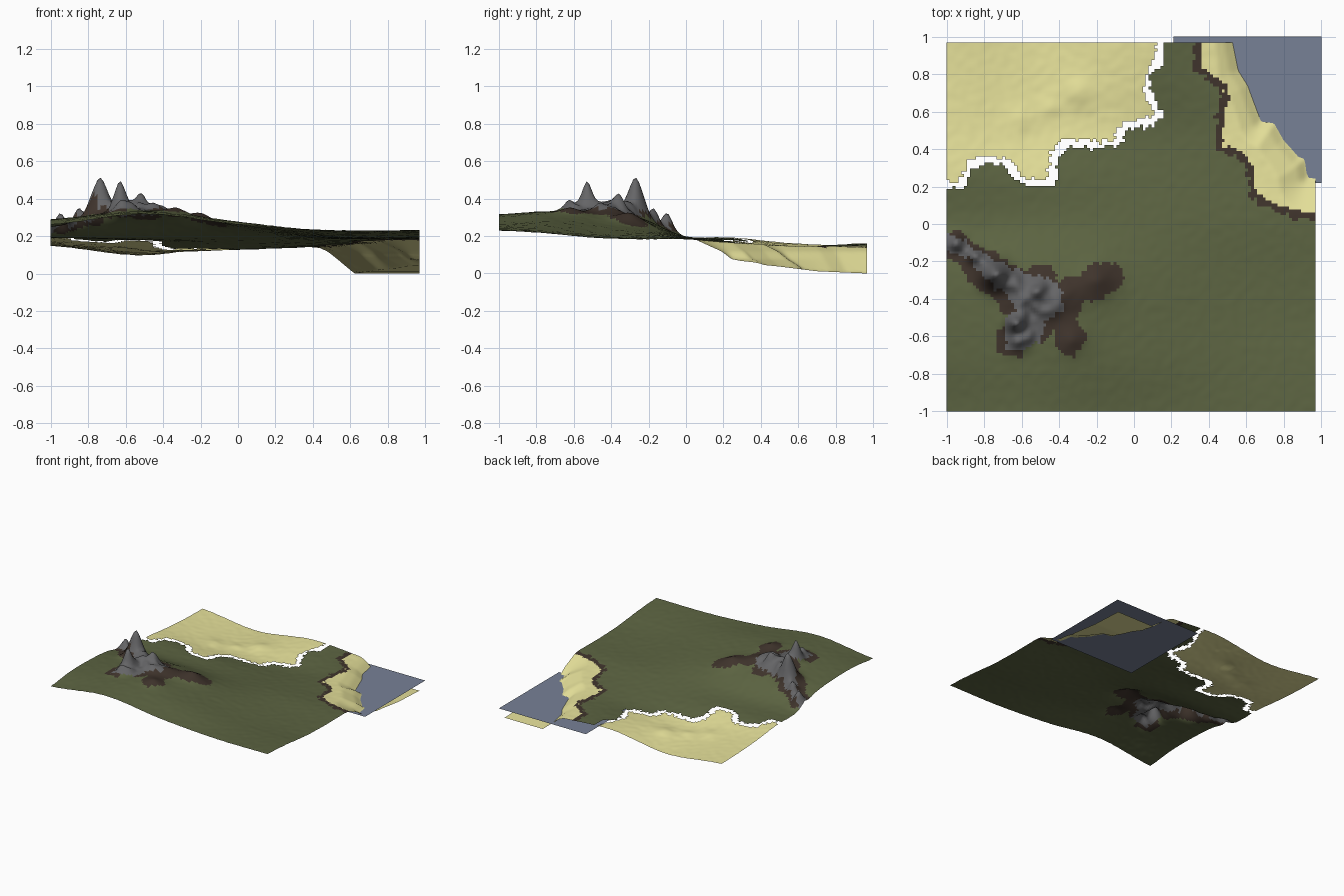
import bpy, bmesh, math
from mathutils import Vector, noise

if "Cube" in bpy.data.objects:
    bpy.data.objects.remove(bpy.data.objects["Cube"])


def material(name, rgb):
    m = bpy.data.materials.new(name)
    m.diffuse_color = (*rgb, 1)
    m.use_nodes = True
    m.node_tree.nodes["Principled BSDF"].inputs["Base Color"].default_value = m.diffuse_color
    return m


GRASS, SAND, DIRT, ROCK = range(4)
MATS = [material("grass green", (.108, .128, .054)), material("pale sand", (.83, .79, .34)),
        material("dark earth", (.050, .034, .025)), material("grey rock", (.130, .130, .135))]
WATER = material("water blue", (.185, .22, .305))

# Coarse relief: rows run y = -1..1 by 0.25, columns x = -1..1 by 0.5
RELIEF = [(.265, .32, .265, .235, .235), (.29, .335, .28, .225, .22),
          (.29, .335, .265, .205, .195), (.27, .30, .24, .193, .187),
          (.20, .20, .195, .187, .187), (.195, .175, .16, .165, .17),
          (.17, .125, .13, .15, .17), (.155, .11, .15, .15, .17),
          (.15, .10, .165, .14, .17)]

# Outlines seen from above
WATERLINE = [(.51, 1.1), (.53, .97), (.56, .82), (.61, .74), (.68, .55), (.75, .54), (.8, .45),
             (.88, .36), (.91, .35), (.93, .25), (1.1, .22)]
BEACH = [(.34, 1.1), (.34, .83), (.45, .75), (.49, .69), (.46, .57), (.45, .41), (.58, .36),
         (.62, .30), (.63, .15), (.74, .10), (.86, .05), (1.1, .03)]
DESERT = [(-1.1, .205), (-.92, .21), (-.88, .32), (-.78, .345), (-.66, .315), (-.6, .225),
          (-.44, .215), (-.42, .38), (-.36, .43), (-.1, .425), (-.05, .53), (.1, .545), (.13, .6),
          (.07, .69), (.075, .8), (.135, .87), (.145, 1.1)]
CRAG = [(-1.1, -.06), (-.95, -.06), (-.85, -.13), (-.65, -.24), (-.5, -.28), (-.4, -.32),
        (-.37, -.45), (-.48, -.52), (-.5, -.62), (-.6, -.68), (-.68, -.67), (-.69, -.5),
        (-.63, -.45), (-.68, -.37), (-.82, -.28), (-.87, -.18), (-1.1, -.1)]
FOOTHILL = [(-1.1, -.03), (-.92, -.04), (-.85, -.11), (-.72, -.17), (-.6, -.24), (-.43, -.21),
            (-.41, -.3), (-.3, -.28), (-.2, -.2), (-.08, -.22), (-.06, -.3), (-.15, -.4),
            (-.28, -.42), (-.3, -.5), (-.25, -.62), (-.33, -.72), (-.42, -.65), (-.42, -.55),
            (-.47, -.63), (-.58, -.64), (-.6, -.71), (-.74, -.68), (-.74, -.6), (-.68, -.5),
            (-.75, -.4), (-.88, -.32), (-.95, -.2), (-1.1, -.19)]
# Peaks and mounds: x, y, height, radius
PEAKS = [(-.74, -.27, .22, .062), (-.63, -.53, .155, .042), (-.53, -.36, .09, .05),
         (-.85, -.17, .09, .04), (-.95, -.10, .10, .04), (-.61, -.43, .06, .06),
         (-.45, -.45, .05, .05), (-.62, -.63, .04, .05), (-.64, -.32, .05, .05),
         (-.2, -.3, .05, .09), (-.33, -.62, .03, .07), (-.37, -.38, .03, .08),
         (-.3, .7, .02, .07), (-.6, .56, .015, .08), (-.45, .62, .012, .05)]


def inside(p, poly):
    x, y = p
    hit = False
    for (ax, ay), (bx, by) in zip(poly, poly[1:] + poly[:1]):
        if (ay > y) != (by > y) and x < ax + (y - ay) * (bx - ax) / (by - ay):
            hit = not hit
    return hit


def distance(p, line):
    best = 9
    for (ax, ay), (bx, by) in zip(line, line[1:]):
        dx, dy = bx - ax, by - ay
        t = max(0, min(1, ((p[0] - ax) * dx + (p[1] - ay) * dy) / (dx * dx + dy * dy)))
        best = min(best, math.hypot(p[0] - ax - t * dx, p[1] - ay - t * dy))
    return best


def ramp(v, stops):
    if v <= stops[0][0]:
        return stops[0][1]
    for (a, za), (b, zb) in zip(stops, stops[1:]):
        if v <= b:
            return za + (zb - za) * (v - a) / (b - a)
    return stops[-1][1]


def spline(vals, t):
    i = max(0, min(len(vals) - 2, int(t)))
    f = t - i
    at = lambda k: vals[max(0, min(len(vals) - 1, k))]
    a, b, c, d = at(i - 1), at(i), at(i + 1), at(i + 2)
    return b + .5 * f * (c - a + f * (2 * a - 5 * b + 4 * c - d + f * (3 * (b - c) + d - a)))


SEA_AREA = WATERLINE + [(1.2, 1.2), (.5, 1.2)]
BEACH_AREA = BEACH + [(1.2, 1.2), (.34, 1.2)]
DESERT_AREA = DESERT + [(.14, 1.2), (-1.1, 1.2)]


def height(x, y):
    z = spline([spline(row, (x + 1) * 2) for row in RELIEF], (y + 1) * 4)
    for px, py, h, r in PEAKS:
        z += h * math.exp(-(math.hypot(x - px, y - py) / r) ** 1.7)
    # Craggy rock and fine ripples
    if inside((x, y), CRAG):
        edge = min(1, distance((x, y), CRAG + CRAG[:1]) / .05)
        z += edge * (.01 + .035 * noise.noise(Vector((x * 17, y * 17, 3))))
    z += .0022 * noise.noise(Vector((x * 22, y * 22, 0)))
    # Coast slopes down to a sea floor that deepens towards the back
    d = distance((x, y), WATERLINE)
    if inside((x, y), SEA_AREA):
        floor = ramp(y, [(.25, .065), (.5, .04), (.7, .015), (.97, .003)])
        return max(0, ramp(d, [(0, .08), (.09, floor)]))
    return min(z, ramp(d, [(0, .08), (.05, .12), (.17, .175), (.3, .25), (.5, 1)]))


def zone(x, y):
    """Material of a cell, or None for the open gap around the desert."""
    j, k = Vector((x * 25, y * 25, 7)), Vector((x * 60, y * 60, 1))
    p = (x + .022 * noise.noise(j) + .012 * noise.noise(k),
         y + .022 * noise.noise(j + Vector((9, 4, 2))) + .012 * noise.noise(k + Vector((5, 5, 5))))
    if distance(p, DESERT) < .019:
        return None
    if inside(p, DESERT_AREA):
        return SAND
    if distance(p, BEACH) < .019:
        return DIRT
    if inside(p, BEACH_AREA):
        return SAND
    if inside(p, CRAG):
        return ROCK
    return DIRT if inside(p, FOOTHILL) else GRASS


def add_object(name, bm, mats):
    me = bpy.data.meshes.new(name)
    bm.to_mesh(me)
    bm.free()
    for m in mats:
        me.materials.append(m)
    ob = bpy.data.objects.new(name, me)
    bpy.context.collection.objects.link(ob)
    return ob


# Terrain sheet: one square grid, coloured cell by cell
N, STEP = 126, 2 / 128
bm = bmesh.new()
grid = [[bm.verts.new((-1 + i * STEP, -1 + k * STEP, height(-1 + i * STEP, -1 + k * STEP)))
         for i in range(N + 1)] for k in range(N + 1)]
for k in range(N):
    for i in range(N):
        mat = zone(-1 + (i + .5) * STEP, -1 + (k + .5) * STEP)
        if mat is not None:
            f = bm.faces.new((grid[k][i], grid[k][i + 1], grid[k + 1][i + 1], grid[k + 1][i]))
            f.material_index = mat
            f.smooth = True
bmesh.ops.delete(bm, geom=[v for v in bm.verts if not v.link_faces], context='VERTS')
low = min(v.co.z for v in bm.verts)
for v in bm.verts:
    v.co.z -= low
add_object("terrain", bm, MATS)

# Water surface
bm = bmesh.new()
bm.faces.new([bm.verts.new(c) for c in
              [(.21, .22, .08), (1, .22, .08), (1, 1, .08), (.21, 1, .08)]])
add_object("water", bm, [WATER])
